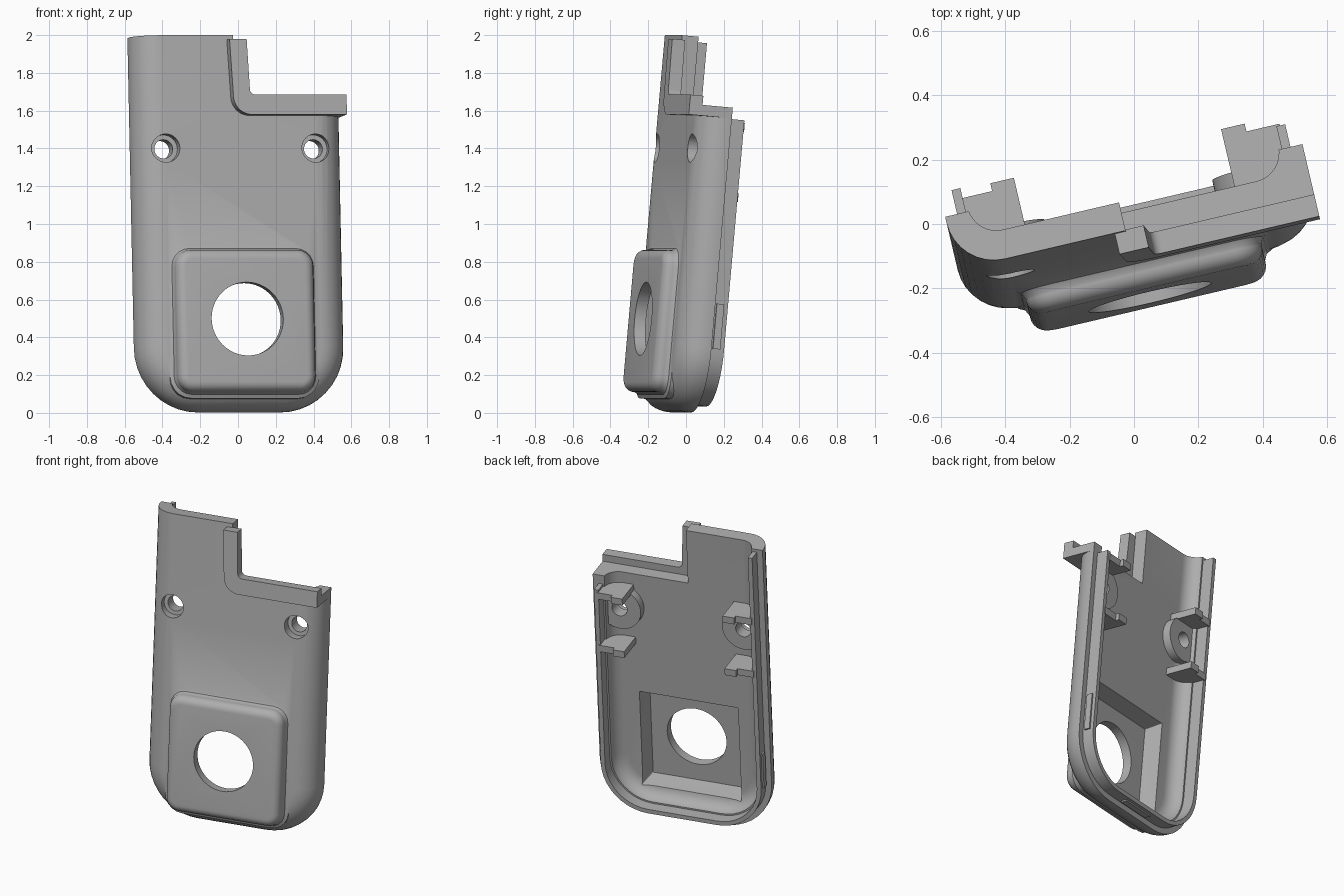
import bpy, bmesh
from math import sin, cos, pi, radians
from mathutils import Matrix, Vector

if "Cube" in bpy.data.objects:
    bpy.data.objects.remove(bpy.data.objects["Cube"])

TILT = Matrix.Rotation(radians(13.2), 4, 'Z') @ Matrix.Rotation(radians(-5.2), 4, 'X')
HALF, CORNER = 0.565, 0.34      # half width and lower corner radius of the case
FRONT, FLOOR, RIM = -0.195, -0.105, -0.025   # outer face, inner face, rear edge
TOP = 1.99

grey = bpy.data.materials.new("warm_grey_plastic")
grey.use_nodes = True
grey.diffuse_color = (0.42, 0.42, 0.42, 1)
grey.node_tree.nodes["Principled BSDF"].inputs["Base Color"].default_value = (0.42, 0.42, 0.42, 1)


def loft(name, rings):
    """Skin a list of equal closed rings and cap both ends."""
    bm = bmesh.new()
    loops = [[bm.verts.new(p) for p in ring] for ring in rings]
    n = len(loops[0])
    for a, b in zip(loops, loops[1:]):
        for i in range(n):
            j = (i + 1) % n
            bm.faces.new((a[i], a[j], b[j], b[i]))
    bm.faces.new(loops[0])
    bm.faces.new(loops[-1])
    bmesh.ops.recalc_face_normals(bm, faces=bm.faces)
    mesh = bpy.data.meshes.new(name)
    bm.to_mesh(mesh)
    bm.free()
    mesh.materials.append(grey)
    ob = bpy.data.objects.new(name, mesh)
    bpy.context.collection.objects.link(ob)
    return ob


def arc(cx, cz, r, a0, a1, n=10):
    angles = [radians(a0 + (a1 - a0) * i / n) for i in range(n + 1)]
    return [(cx + r * cos(a), cz + r * sin(a)) for a in angles]


def at(points, y):
    return [(x, y, z) for x, z in points]


def prism(name, points, y0, y1):
    return loft(name, [at(points, y0), at(points, y1)])


def box(name, x0, x1, y0, y1, z0, z1):
    return prism(name, [(x0, z0), (x1, z0), (x1, z1), (x0, z1)], y0, y1)


def disc(name, x, z, r, y0, y1):
    return prism(name, arc(x, z, r, 0, 360 * 47 / 48, 47), y0, y1)


def case_outline(d, left_top, right_top):
    """U-shaped outline of the case, moved inward by d."""
    c = HALF - CORNER
    return ([(d - HALF, left_top)] + arc(-c, CORNER, CORNER - d, 180, 270)
            + arc(c, CORNER, CORNER - d, 270, 360) + [(HALF - d, right_top)])


def rounded_rect(cx, cz, hx, hz, r):
    corners = ((1, 1, 0), (-1, 1, 90), (-1, -1, 180), (1, -1, 270))
    return [p for sx, sz, a in corners
            for p in arc(cx + sx * (hx - r), cz + sz * (hz - r), r, a, a + 90, 5)]


def tray(name, d, y_back, y_front, r, top):
    """Solid with the case outline and a rounded front edge."""
    rings = [at(case_outline(d, top, top), y_back)]
    for i in range(9):
        a = pi / 2 * i / 8
        rings.append(at(case_outline(d + r * (1 - cos(a)), top, top), y_front + r * (1 - sin(a))))
    return loft(name, rings)


def combine(target, other, operation):
    mod = target.modifiers.new("combine", 'BOOLEAN')
    mod.operation, mod.solver, mod.object = operation, 'EXACT', other
    bpy.context.view_layer.objects.active = target
    bpy.ops.object.modifier_apply(modifier=mod.name)
    bpy.data.objects.remove(other)


# Outer shell with the raised square housing
shell = tray("case_shell", 0, RIM, FRONT, 0.15, TOP)
profile = [(-0.03, -0.15), (-0.03, -0.19), (-0.01, -0.2), (0, -0.22)]
profile += [(0.05 * (1 - cos(a)), -0.227 - 0.05 * sin(a)) for a in [pi / 12 * i for i in range(7)]]
housing = loft("housing", [at(rounded_rect(-0.005, 0.468, 0.375 - d, 0.378 - d, 0.085 - d), y)
                           for d, y in profile])
combine(shell, housing, 'UNION')

# Hollow inside, housing pocket, round window and the cut-away upper corner
combine(shell, tray("hollow", 0.075, 0.3, FLOOR, 0.09, 2.5), 'DIFFERENCE')
pocket = loft("pocket", [at(rounded_rect(-0.005, 0.47, s, s, 0.005), y)
                         for s, y in ((0.33, -0.08), (0.3, -0.215))])
combine(shell, pocket, 'DIFFERENCE')
combine(shell, disc("window", -0.003, 0.475, 0.195, -0.5, 0.2), 'DIFFERENCE')
combine(shell, box("notch", -0.03, 1, -1, 1, 1.62, 3), 'DIFFERENCE')

# Screw bosses with counterbored holes
for side in (-1, 1):
    x = 0.407 * side
    combine(shell, disc("boss", x, 1.39, 0.14, -0.11, -0.05), 'UNION')
    combine(shell, disc("screw_hole", x, 1.39, 0.05, -0.5, 0.2), 'DIFFERENCE')
    combine(shell, disc("counterbore", x, 1.39, 0.075, -0.5, -0.135), 'DIFFERENCE')

parts = [shell]

# Thin tongue standing up from the rear edge
outer, inner = case_outline(0.038, 1.97, 1.56), case_outline(0.066, 1.97, 1.56)
parts.append(loft("rim_tongue", [[(a[0], -0.06, a[1]), (a[0], 0.053, a[1]),
                                  (b[0], 0.053, b[1]), (b[0], -0.06, b[1])]
                                 for a, b in zip(outer, inner)]))

# Raised flange following the cut-away corner
flange = ([(-0.065, 1.965)] + arc(0.05, 1.663, 0.1, 180, 270)
          + [(HALF, 1.563), (HALF, 1.668)] + arc(0.07, 1.698, 0.03, 270, 180, 5) + [(0.028, 1.965)])
parts.append(prism("corner_flange", flange, -0.26, -0.19))
parts.append(box("flange_corner_floor", 0.38, HALF, -0.2, FLOOR, 1.563, 1.62))
parts.append(box("flange_corner_wall", 0.49, HALF, -0.2, RIM, 1.563, 1.62))

# Rear support brackets and snap ridges on both sides
for side, word in ((-1, "right"), (1, "left")):
    for z, level in ((1.5, "upper"), (1.13, "lower")):
        pts = [(0.33, FLOOR - 0.01), (0.33, 0.085), (0.405, 0.085), (0.405, 0.06),
               (0.51, 0.06), (0.51, FLOOR - 0.01)]
        parts.append(loft(f"{word}_{level}_bracket",
                          [[(side * x, y, h) for x, y in pts] for h in (z, z + 0.045)]))
    xs = sorted((side * 0.51, side * 0.537))
    parts.append(box(f"{word}_snap_ridge", *xs, -0.01, 0.03, 0.34, 0.58))
parts.append(box("bottom_snap_ridge", -0.12, 0.12, -0.01, 0.03, 0.028, 0.06))

# Lean the whole case and finish the shading
bpy.ops.object.select_all(action='DESELECT')
for ob in parts:
    ob.data.transform(TILT)
    ob.select_set(True)
bpy.context.view_layer.objects.active = shell
bpy.ops.object.shade_smooth_by_angle(angle=radians(30))
